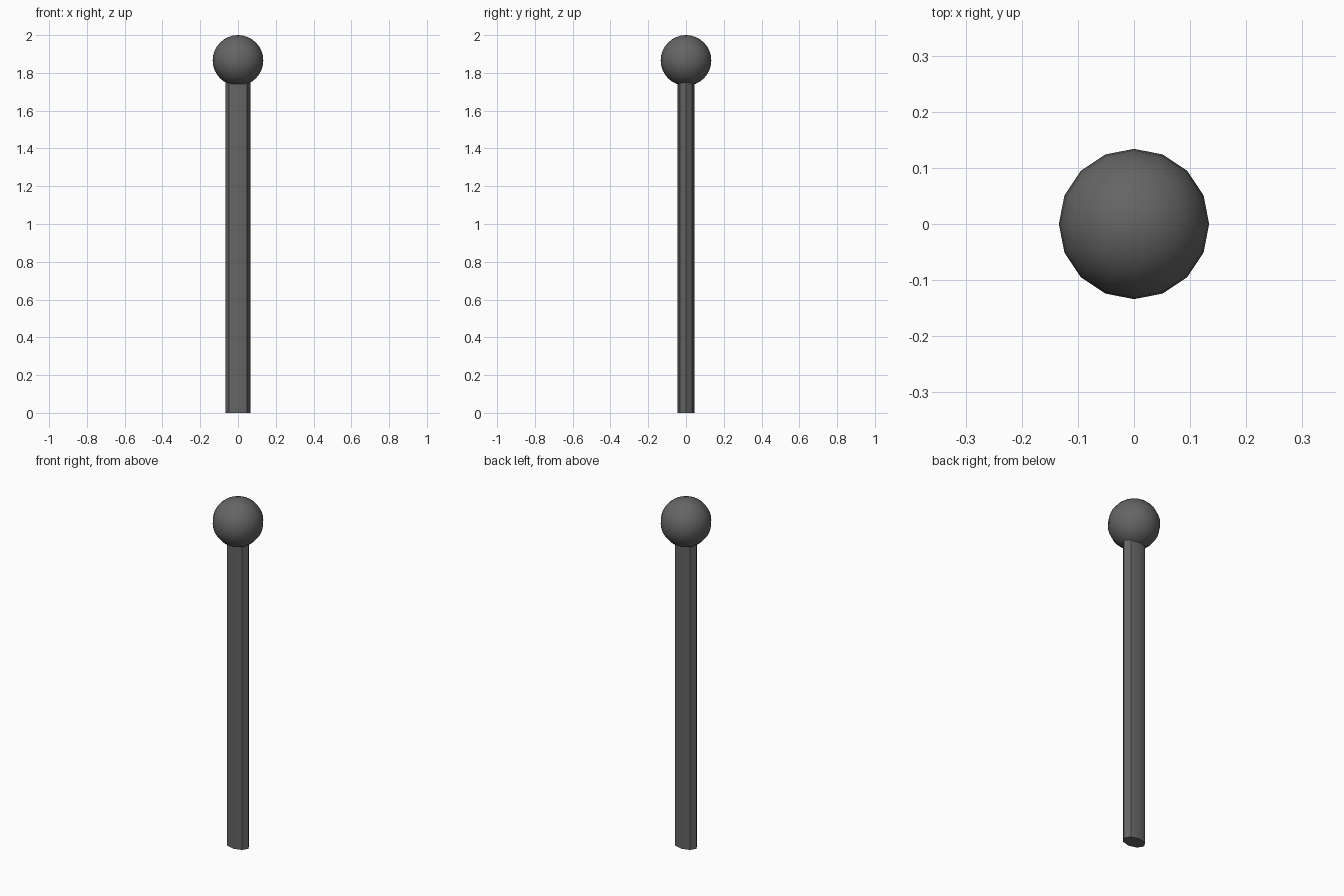
import bpy
import math

if "Cube" in bpy.data.objects:
    bpy.data.objects.remove(bpy.data.objects["Cube"])

RADIUS = 0.134
POST_TOP = 1.75

dark = bpy.data.materials.new("dark_grey")
dark.diffuse_color = (0.13, 0.13, 0.13, 1)
dark.use_nodes = True
dark.node_tree.nodes["Principled BSDF"].inputs["Base Color"].default_value = dark.diffuse_color


def finish(name, angle):
    obj = bpy.context.object
    obj.name = name
    obj.data.materials.append(dark)
    bpy.ops.object.transform_apply(location=False, rotation=True, scale=True)
    bpy.ops.object.shade_smooth_by_angle(angle=math.radians(angle))
    return obj


# Flattened eight-sided post, a vertex on each axis
bpy.ops.mesh.primitive_cylinder_add(vertices=8, radius=1, depth=POST_TOP,
                                    location=(0, 0, POST_TOP / 2))
bpy.context.object.scale = (0.067, 0.045, 1)
finish("post", 36)

# Ball on top
bpy.ops.mesh.primitive_uv_sphere_add(segments=16, ring_count=16, radius=RADIUS,
                                     location=(0, 0, 2 - RADIUS))
finish("ball", 40)
